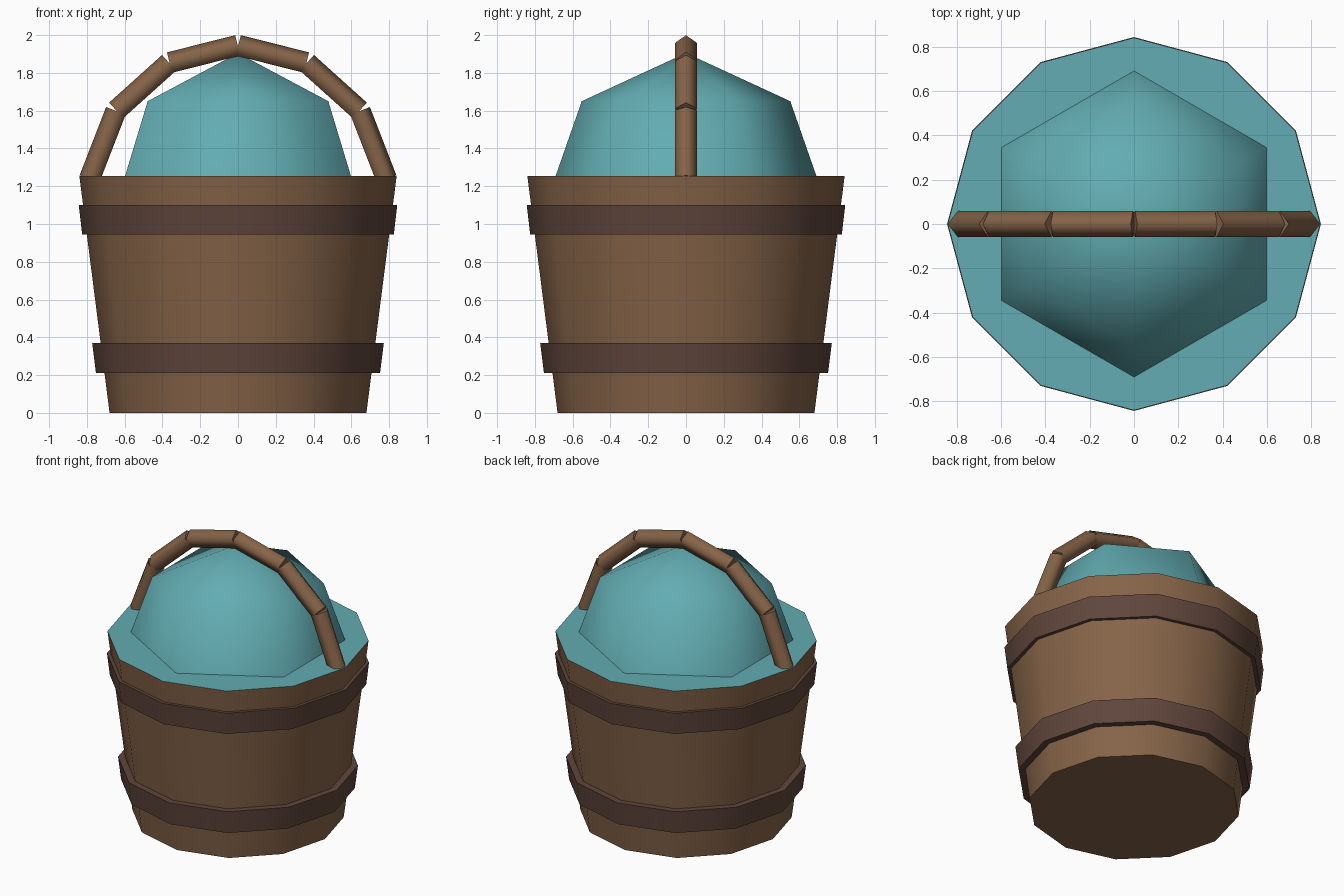
import bpy, bmesh, math
from mathutils import Vector

if "Cube" in bpy.data.objects:
    bpy.data.objects.remove(bpy.data.objects["Cube"])


def material(name, rgb):
    m = bpy.data.materials.new(name)
    m.diffuse_color = (*rgb, 1)
    m.use_nodes = True
    m.node_tree.nodes["Principled BSDF"].inputs["Base Color"].default_value = m.diffuse_color
    return m


WOOD = material("brown wood", (0.238, 0.127, 0.065))
BAND = material("dark brown band", (0.117, 0.061, 0.045))
TEAL = material("teal", (0.122, 0.413, 0.445))


def finish(name, bm, mat, angle):
    bmesh.ops.recalc_face_normals(bm, faces=bm.faces)
    mesh = bpy.data.meshes.new(name)
    bm.to_mesh(mesh)
    bm.free()
    mesh.materials.append(mat)
    obj = bpy.data.objects.new(name, mesh)
    bpy.context.collection.objects.link(obj)
    bpy.ops.object.select_all(action='DESELECT')
    obj.select_set(True)
    bpy.context.view_layer.objects.active = obj
    bpy.ops.object.shade_smooth_by_angle(angle=math.radians(angle))
    return obj


def lathe(name, profile, sides, mat, angle, start=0.0, closed=False):
    """Turn (radius, height) points around z with a given number of sides."""
    bm = bmesh.new()
    rings = []
    for r, z in profile:
        rings.append([bm.verts.new((r * math.cos(a), r * math.sin(a), z))
                      for a in (start + math.tau * i / sides for i in range(sides))])
    pairs = list(zip(rings, rings[1:]))
    if closed:
        pairs.append((rings[-1], rings[0]))
    for lo, hi in pairs:
        for i in range(sides):
            j = (i + 1) % sides
            bm.faces.new((lo[i], lo[j], hi[j], hi[i]))
    bmesh.ops.remove_doubles(bm, verts=bm.verts, dist=1e-5)
    return finish(name, bm, mat, angle)


# Tapered tub with a closed bottom
lathe("bucket", [(0, 0), (0.68, 0), (0.84, 1.255)], 12, WOOD, 40)

# Flat contents filling the tub to the rim, and the heap on top
lathe("contents_surface", [(0.84, 1.255), (0, 1.255)], 12, TEAL, 40)
lathe("contents_heap", [(0.69, 1.255), (0.552, 1.65), (0, 1.905)], 6, TEAL, 75,
      start=math.pi / 2)

# Two hoops around the tub
for label, z0, z1, r0, r1 in (("lower_band", 0.21, 0.37, 0.752, 0.772),
                              ("upper_band", 0.945, 1.10, 0.825, 0.843)):
    inner = [0.68 + 0.16 * z / 1.255 - 0.005 for z in (z0, z1)]
    lathe(label, [(inner[0], z0), (r0, z0), (r1, z1), (inner[1], z1)],
          12, BAND, 40, closed=True)

# Arched handle made of straight five-sided bars, ridge facing outward
half = [(-0.781, 1.236), (-0.641, 1.597), (-0.361, 1.849), (0, 1.94)]
path = half + [(-x, z) for x, z in reversed(half[:-1])]
bm = bmesh.new()
for (xa, za), (xb, zb) in zip(path, path[1:]):
    a, b = Vector((xa, 0, za)), Vector((xb, 0, zb))
    along = (b - a).normalized()
    out = Vector((-along.z, 0, along.x))
    ends = []
    for p in (a, b):
        ends.append([bm.verts.new(p + 0.0615 * (out * math.cos(t) + Vector((0, math.sin(t), 0))))
                     for t in (math.tau * i / 5 for i in range(5))])
    for i in range(5):
        j = (i + 1) % 5
        bm.faces.new((ends[0][i], ends[0][j], ends[1][j], ends[1][i]))
    for ring in ends:
        bm.faces.new(ring)
finish("handle", bm, WOOD, 75)
